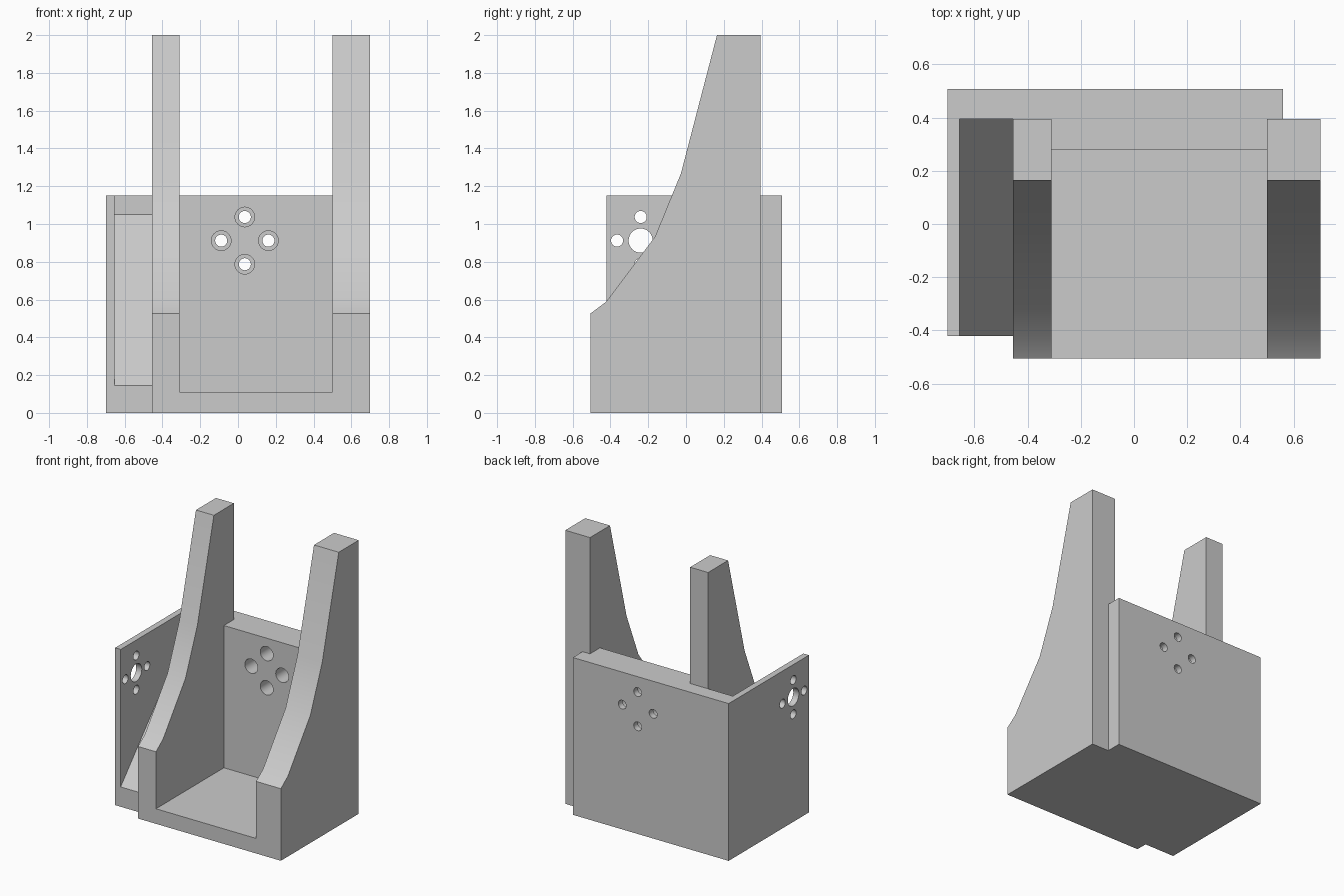
import bpy, bmesh
from math import radians
from mathutils import Matrix, Vector

cube = bpy.data.objects.get("Cube")
if cube:
    bpy.data.objects.remove(cube, do_unlink=True)

grey = bpy.data.materials.new("light grey")
grey.use_nodes = True
grey.diffuse_color = (0.6, 0.6, 0.6, 1)
grey.node_tree.nodes["Principled BSDF"].inputs["Base Color"].default_value = (0.6, 0.6, 0.6, 1)


def make_object(name, bm):
    bmesh.ops.recalc_face_normals(bm, faces=bm.faces)
    mesh = bpy.data.meshes.new(name)
    bm.to_mesh(mesh)
    bm.free()
    mesh.materials.append(grey)
    obj = bpy.data.objects.new(name, mesh)
    bpy.context.collection.objects.link(obj)
    return obj


def prism(name, profile, axis, lo, hi):
    """Extrude a profile along x (points are y, z) or z (points are x, y)."""
    bm = bmesh.new()
    place = (lambda p: (lo, *p)) if axis == "x" else (lambda p: (*p, lo))
    face = bm.faces.new([bm.verts.new(place(p)) for p in profile])
    step = Vector((hi - lo, 0, 0)) if axis == "x" else Vector((0, 0, hi - lo))
    new = bmesh.ops.extrude_face_region(bm, geom=[face])["geom"]
    bmesh.ops.translate(bm, vec=step, verts=[v for v in new if isinstance(v, bmesh.types.BMVert)])
    return make_object(name, bm)


def rect(a0, a1, b0, b1):
    return [(a0, b0), (a1, b0), (a1, b1), (a0, b1)]


def activate(obj):
    bpy.ops.object.select_all(action="DESELECT")
    obj.select_set(True)
    bpy.context.view_layer.objects.active = obj


def drill(obj, centres, radius, depth, axis):
    """Cut round holes along the x or y axis."""
    bm = bmesh.new()
    turn = Matrix.Rotation(radians(90), 4, "Y" if axis == "x" else "X")
    for c in centres:
        bmesh.ops.create_cone(bm, cap_ends=True, segments=32, radius1=radius, radius2=radius,
                              depth=depth, matrix=Matrix.Translation(c) @ turn)
    cutter = make_object("hole_cutter", bm)
    cutter.hide_render = True
    mod = obj.modifiers.new("holes", "BOOLEAN")
    mod.operation, mod.solver, mod.object = "DIFFERENCE", "EXACT", cutter
    activate(obj)
    bpy.ops.object.modifier_apply(modifier=mod.name)
    bpy.data.objects.remove(cutter, do_unlink=True)


FRONT, BACK, ARM_BACK, TOP = -0.505, 0.507, 0.395, 1.15
IN_L, IN_R = -0.31, 0.5          # inner faces of the arms
PLATE_IN, PLATE_FRONT = -0.655, -0.42
RING = [(0, 0.125), (0, -0.125), (0.125, 0), (-0.125, 0)]

# Tray floor
floor = prism("floor", rect(IN_L, IN_R, FRONT, 0.28), "z", 0, 0.11)

# Thick back wall, stepped around the arms
wall = prism("back_wall", [(-0.7, BACK), (-0.7, ARM_BACK), (IN_L, ARM_BACK), (IN_L, 0.28),
                           (IN_R, 0.28), (IN_R, ARM_BACK), (0.56, ARM_BACK), (0.56, BACK)],
             "z", 0, TOP)
# Screw holes, counterbored from the front
drill(wall, [(0.036 + a, 0.36, 0.912 + b) for a, b in RING], 0.052, 0.2, "y")
drill(wall, [(0.036 + a, 0.48, 0.912 + b) for a, b in RING], 0.032, 0.2, "y")

# Tall curved side arms
arm = [(FRONT, 0), (FRONT, 0.527), (-0.423, 0.588), (-0.164, 0.933), (-0.027, 1.267),
       (0.164, 2), (ARM_BACK, 2), (ARM_BACK, 0)]
right_arm = prism("right_arm", arm, "x", -0.455, IN_L)
left_arm = prism("left_arm", arm, "x", IN_R, 0.7)

# Thin mounting plate with a shaft hole and four screw holes
plate = prism("side_plate", rect(PLATE_FRONT, ARM_BACK, 0, TOP), "x", -0.7, PLATE_IN)
drill(plate, [(-0.68, -0.24, 0.912)], 0.064, 0.3, "x")
drill(plate, [(-0.68, -0.24 + a, 0.912 + b) for a, b in RING], 0.032, 0.3, "x")

# Sloped brace between the plate and the right arm
wedge = prism("brace_wedge", [(PLATE_FRONT, 0), (PLATE_FRONT, 0.145), (ARM_BACK, 1.05),
                              (ARM_BACK, 0)], "x", PLATE_IN, -0.455)

for part in (floor, wall, right_arm, left_arm, plate, wedge):
    activate(part)
    bpy.ops.object.shade_smooth_by_angle(angle=radians(30))
